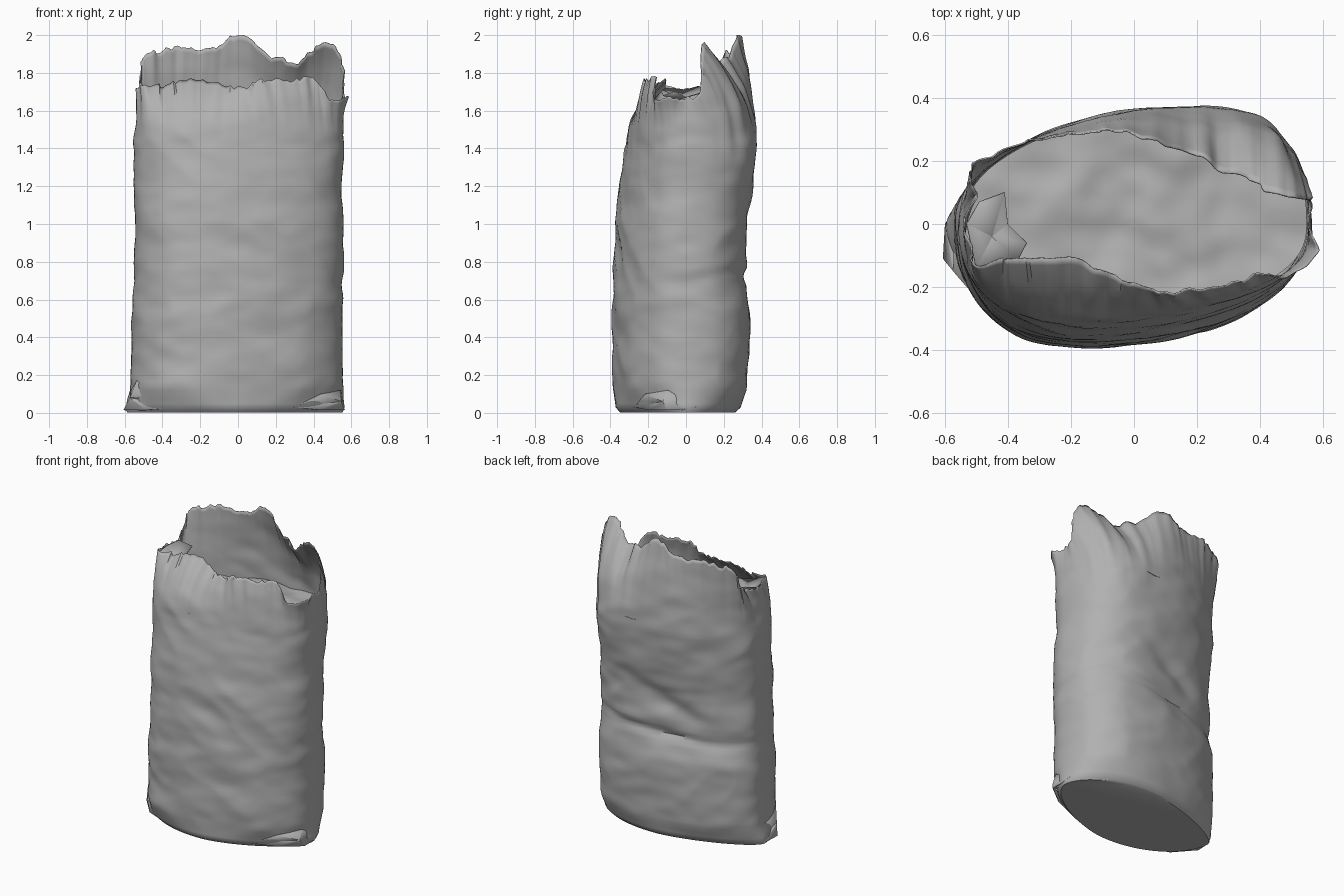
import bpy, bmesh, math
from mathutils import Vector, noise

if "Cube" in bpy.data.objects:
    bpy.data.objects.remove(bpy.data.objects["Cube"])

paper = bpy.data.materials.new("grey_paper")
paper.use_nodes = True
GREY = (0.44, 0.44, 0.44, 1)
paper.diffuse_color = GREY
paper.node_tree.nodes["Principled BSDF"].inputs["Base Color"].default_value = GREY

# Sack reach by height: z, front, back, left, right
LEVELS = [(0, .34, .25, .585, .55), (.03, .365, .28, .59, .565), (.12, .375, .3, .565, .56),
          (.3, .375, .32, .565, .55), (.55, .375, .325, .555, .55), (.7, .375, .285, .55, .55),
          (.78, .37, .295, .55, .55), (1, .36, .3, .55, .55), (1.2, .335, .335, .55, .55),
          (1.45, .3, .365, .55, .56)]

# Torn edge, counter-clockwise from the left side, evenly spaced by angle
RIM = [(.555, 0, 1.66), (.555, .07, 1.7), (.54, .08, 1.9), (.43, .1, 1.95), (.32, .16, 1.86),
       (.2, .22, 1.88), (0, .28, 2), (-.15, .29, 1.92), (-.3, .27, 1.94), (-.42, .23, 1.91),
       (-.5, .2, 1.89), (-.515, .15, 1.77), (-.5, .08, 1.72), (-.53, 0, 1.71),
       (-.5, -.13, 1.73), (-.42, -.11, 1.73), (-.33, -.11, 1.76), (-.17, -.12, 1.76),
       (0, -.19, 1.72), (.12, -.21, 1.75), (.28, -.2, 1.77), (.4, -.16, 1.78),
       (.49, -.17, 1.66), (.575, -.08, 1.67)]
SIDES, SHOULDER = 192, 1.42


def spow(v, p):
    return math.copysign(abs(v) ** p, v)


def reach(z):
    z = max(0, min(z, LEVELS[-1][0]))
    for lo, hi in zip(LEVELS, LEVELS[1:]):
        if z <= hi[0]:
            f = (z - lo[0]) / (hi[0] - lo[0])
            return [a + (b - a) * f for a, b in zip(lo[1:], hi[1:])]


def section(ang, z):
    """Point on the sheared, rounded outline at one height."""
    front, back, left, right = reach(z)
    c, s = math.cos(ang), math.sin(ang)
    p = 0.84 + 0.3 * max(0, 1 - z / 0.15)      # pointed ends at the base
    x = spow(c, p) * (right if c > 0 else left)
    shear = 0.12 + (0.05 * min(1, z / SHOULDER) if s > 0 else 0)
    y = spow(s, p) * (back if s > 0 else front) + shear * x * abs(s)
    return Vector((x, y, z))


def outward(p):
    return Vector((p.x, p.y * 2, 0)).normalized()


def rim(i):
    """Smooth torn edge with small ragged teeth."""
    u = i / SIDES * len(RIM)
    k, f = int(u), u - int(u)
    a, b, c, d = (Vector(RIM[(k + j) % len(RIM)]) for j in (-1, 0, 1, 2))
    p = b + 0.5 * f * (c - a + f * (2 * a - 5 * b + 4 * c - d + f * (3 * (b - c) + d - a)))
    p.z = min(2, p.z + 0.02 * noise.noise(p * 16) + 0.025 * noise.noise(p * 41))
    p += outward(p) * 0.02 * noise.noise(p * 19)
    return p


def wrinkle(p, ang):
    """Inward or outward push of the paper."""
    s = math.sin(ang)
    n = 0.01 * noise.noise(Vector((p.x * 3, p.y * 3, p.z * 5)))
    n += 0.014 * (0.3 - abs(noise.noise(Vector((p.x * 3, p.y * 3 + 7, p.z * 5 + p.x * 2)))))
    n += 0.005 * noise.noise(Vector((p.x * 7, p.y * 7, p.z * 14)))
    # Horizontal crease, deeper at the back
    line = 0.71 + 0.02 * math.sin(ang * 2) + 0.06 * max(0, s) * p.x
    n -= (0.002 + 0.012 * max(0, s)) * math.exp(-((p.z - line) / 0.025) ** 2)
    # Diagonal dents across the back
    if s > 0:
        n -= 0.02 * s * math.exp(-((p.z - 0.95 - 0.5 * p.x) / 0.07) ** 2 - ((p.x + 0.1) / 0.25) ** 2)
    # Gathered folds under the tucked corner
    if p.z > 1.3 and p.x > 0.1 and s > 0:
        fold = noise.noise(Vector((ang * 6, p.z * 2, 3))) + 0.4 * math.sin(ang * 19 + p.z * 4)
        n += 0.03 * fold * min(1, (p.z - 1.3) * 3) * min(1, (p.x - 0.1) * 5) * s
    return n * min(1, p.z / 0.1)


def add_object(name, bm, thickness=0, angle=45):
    bmesh.ops.recalc_face_normals(bm, faces=bm.faces)
    me = bpy.data.meshes.new(name)
    bm.to_mesh(me)
    bm.free()
    ob = bpy.data.objects.new(name, me)
    bpy.context.collection.objects.link(ob)
    me.materials.append(paper)
    bpy.ops.object.select_all(action='DESELECT')
    ob.select_set(True)
    bpy.context.view_layer.objects.active = ob
    bpy.ops.object.shade_smooth_by_angle(angle=math.radians(angle))
    if thickness:
        mod = ob.modifiers.new("paper_thickness", 'SOLIDIFY')
        mod.thickness, mod.offset = thickness, 0


def loft(bm, rings):
    """Skin a stack of closed rings and cap the first."""
    for a, b in zip(rings, rings[1:]):
        for i in range(len(a)):
            j = (i + 1) % len(a)
            bm.faces.new((a[i], a[j], b[j], b[i]))
    bm.faces.new(rings[0])


# Sack: straight body rows, then rows that blend into the torn edge
bm = bmesh.new()
angles = [2 * math.pi * i / SIDES for i in range(SIDES)]
rows = []
heights = [.004, .012, .03, .05, .08] + [.12 + (SHOULDER - .12) * k / 56 for k in range(57)]
for z in heights:
    ring = []
    for a in angles:
        p = section(a, z)
        ring.append(bm.verts.new(p + outward(p) * wrinkle(p, a)))
    rows.append(ring)
for k in range(1, 21):
    t = k / 20
    ring = []
    for i, a in enumerate(angles):
        edge = rim(i)
        p = section(a, SHOULDER).lerp(edge, t * t)
        p.z = SHOULDER + (edge.z - SHOULDER) * t
        ring.append(bm.verts.new(p + outward(p) * wrinkle(p, a) * (1 - 0.6 * t)))
    rows.append(ring)
loft(bm, rows)
add_object("paper_sack", bm, 0.005)

# Filling: lumpy surface inside the sack
bm = bmesh.new()
rows = []
for k in range(1, 25):
    ring = []
    for a in angles[::2]:
        p = section(a, SHOULDER) * (k / 24 * 0.98)
        p.z = 0
        p.z = 1.47 + 0.025 * noise.noise(p * 5) + 0.01 * noise.noise(p * 11)
        ring.append(bm.verts.new(p))
    rows.append(ring)
loft(bm, rows)
add_object("filling", bm)


def flap(name, points, centre):
    """Creased scrap of paper fanned around a centre."""
    bm = bmesh.new()
    c = bm.verts.new(centre)
    ring = [bm.verts.new(p) for p in points]
    for i in range(len(ring)):
        bm.faces.new((c, ring[i], ring[(i + 1) % len(ring)]))
    add_object(name, bm, 0.005, 25)


def on_sack(degrees, z, out):
    """Point lifted off the sack surface."""
    p = section(math.radians(degrees), z)
    return p + outward(p) * out


# Scrap folded inward at the right of the opening
flap("folded_scrap", [(-.53, 0, 1.71), (-.49, .07, 1.73), (-.41, .1, 1.7), (-.4, .0, 1.67),
                      (-.34, -.06, 1.7), (-.37, -.12, 1.68), (-.5, -.14, 1.72)], (-.45, -.04, 1.66))

# Folded ears at the bottom corners
right_ear = [(160, .02, .005), (180, .015, .01), (195, .015, .04), (215, .015, .025),
             (238, .03, 0), (224, .1, .005), (202, .17, .005), (178, .14, 0)]
left_ear = [(370, .03, 0), (352, .015, .012), (340, .015, .045), (320, .015, .025),
            (303, .03, 0), (320, .1, .005), (345, .12, 0)]
flap("right_ear", [on_sack(*p) for p in right_ear], on_sack(198, .08, .025))
flap("left_ear", [on_sack(*p) for p in left_ear], on_sack(338, .06, .025))
